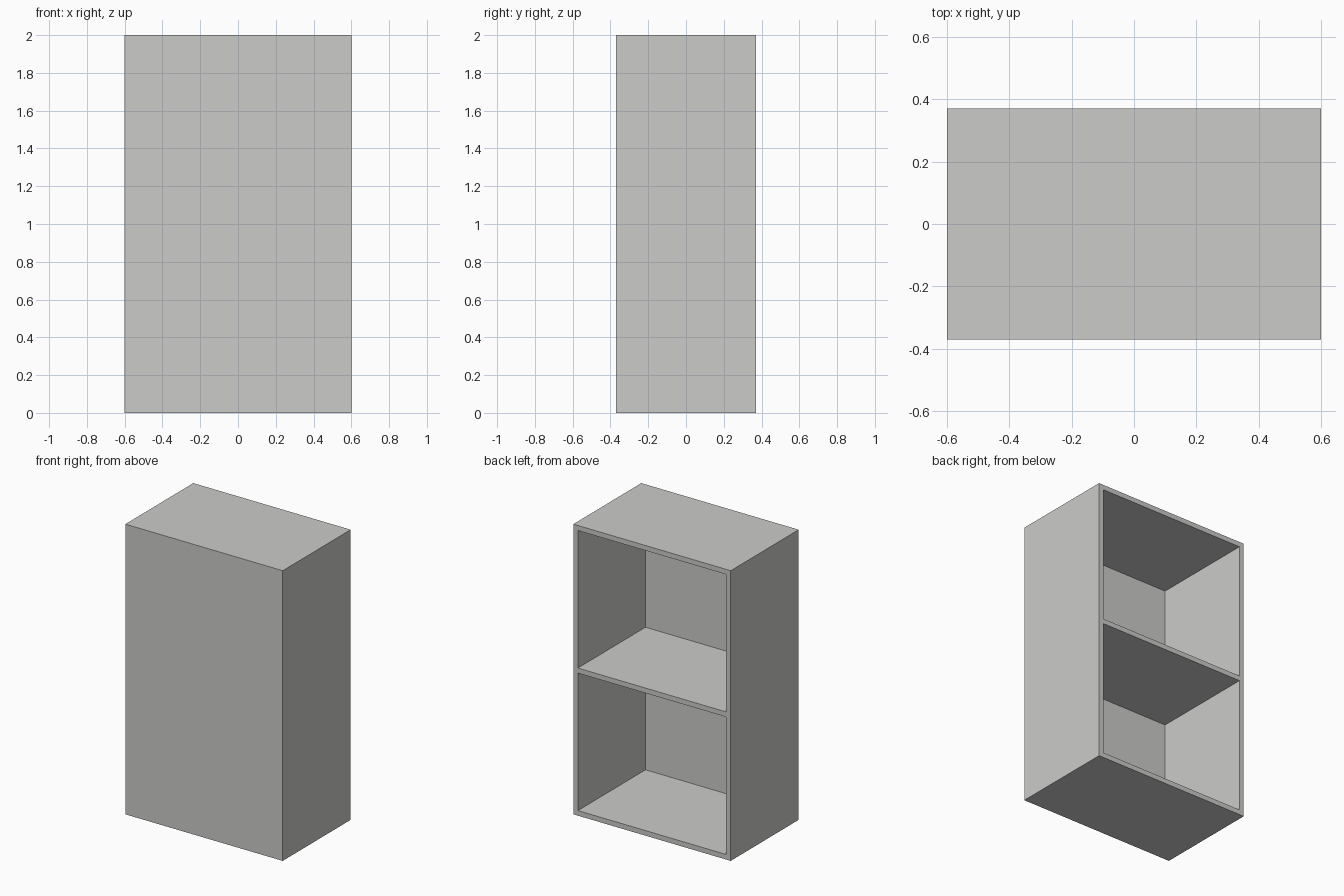
import bpy

if "Cube" in bpy.data.objects:
    bpy.data.objects.remove(bpy.data.objects["Cube"])

W, D, H = 1.2, 0.74, 2.0   # outer size
T = 0.035                  # board thickness
P = 0.004                  # thin closing panel on the front

mat = bpy.data.materials.new("light_grey")
mat.diffuse_color = (0.6, 0.6, 0.59, 1.0)
mat.use_nodes = True
mat.node_tree.nodes["Principled BSDF"].inputs["Base Color"].default_value = mat.diffuse_color


def board(name, size, loc):
    bpy.ops.mesh.primitive_cube_add(size=1, location=loc)
    ob = bpy.context.object
    ob.name = name
    ob.scale = size
    bpy.ops.object.transform_apply(location=False, rotation=False, scale=True)
    ob.data.materials.append(mat)
    return ob


# side walls
for name, s in (("left_side", -1), ("right_side", 1)):
    board(name, (T, D, H), (s * (W - T) / 2, 0, H / 2))

# bottom, middle shelf and top, fitted between the sides
for name, z in (("bottom_board", T / 2), ("middle_shelf", H / 2), ("top_board", H - T / 2)):
    board(name, (W - 2 * T, D, T), (0, 0, z))

# thin panel closing the front; the +y side stays open
board("closing_panel", (W - 2 * T, P, H - 2 * T), (0, -D / 2 + P / 2, H / 2))
